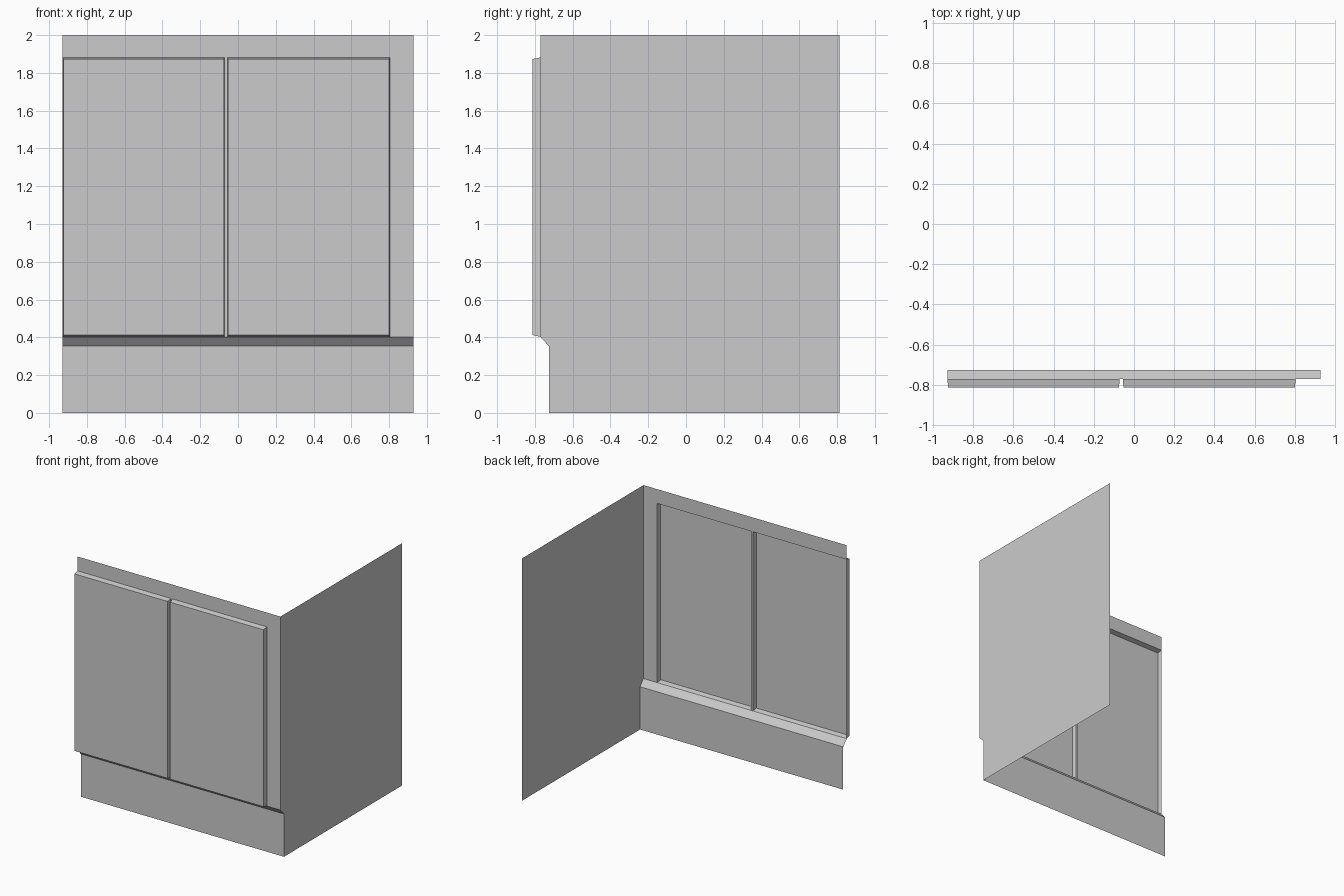
import bpy

if "Cube" in bpy.data.objects:
    bpy.data.objects.remove(bpy.data.objects["Cube"])

HALF_W, HEIGHT = 0.928, 2.0
FACE_Y, KICK_Y, DOOR_Y, BACK_Y = -0.771, -0.726, -0.812, 0.812
KICK_Z, SLOPE_Z, DOOR_TOP = 0.353, 0.403, 1.882


def make_object(name, verts, faces):
    mesh = bpy.data.meshes.new(name)
    mesh.from_pydata(verts, [], faces)
    mesh.update()
    obj = bpy.data.objects.new(name, mesh)
    bpy.context.collection.objects.link(obj)
    return obj


def add_rects(name, rects, y):
    """Front-facing sheet made of (x0, x1, z0, z1) rectangles."""
    verts, faces = [], []
    for x0, x1, z0, z1 in rects:
        n = len(verts)
        verts += [(x0, y, z0), (x1, y, z0), (x1, y, z1), (x0, y, z1)]
        faces.append((n, n + 1, n + 2, n + 3))
    return make_object(name, verts, faces)


def add_door(name, x0, x1):
    """Raised hollow door panel with slightly tapered edges, open at the back."""
    def loop(y, dx, dz):
        a, b, lo, hi = x0 + dx, x1 - dx, SLOPE_Z + dz, DOOR_TOP - dz
        return [(a, y, lo), (b, y, lo), (b, y, hi), (a, y, hi)]
    verts = loop(FACE_Y, 0, 0) + loop(DOOR_Y, 0.004, 0.009)
    faces = [(4, 5, 6, 7)]
    faces += [(i, (i + 1) % 4, (i + 1) % 4 + 4, i + 4) for i in range(4)]
    return make_object(name, verts, faces)


# Doors
doors = [("left_door", -HALF_W, -0.071), ("right_door", -0.056, 0.804)]
for name, x0, x1 in doors:
    add_door(name, x0, x1)

# Face frame around the doors: top rail, centre stile, right stile
add_rects("face_frame", [
    (-HALF_W, HALF_W, DOOR_TOP, HEIGHT),
    (doors[0][2], doors[1][1], SLOPE_Z, DOOR_TOP),
    (doors[1][2], HALF_W, SLOPE_Z, DOOR_TOP)], FACE_Y)

# Recessed plinth with the sloped underside above it
profile = [(KICK_Y, 0), (KICK_Y, KICK_Z), (FACE_Y, SLOPE_Z)]
make_object("plinth",
            [(x, y, z) for x in (-HALF_W, HALF_W) for y, z in profile],
            [(i, i + 3, i + 4, i + 1) for i in range(2)])

# Side panel following the plinth profile
outline = [(KICK_Y, 0), (BACK_Y, 0), (BACK_Y, HEIGHT), (FACE_Y, HEIGHT),
           (FACE_Y, SLOPE_Z), (KICK_Y, KICK_Z)]
make_object("side_panel", [(HALF_W, y, z) for y, z in outline], [tuple(range(6))])
